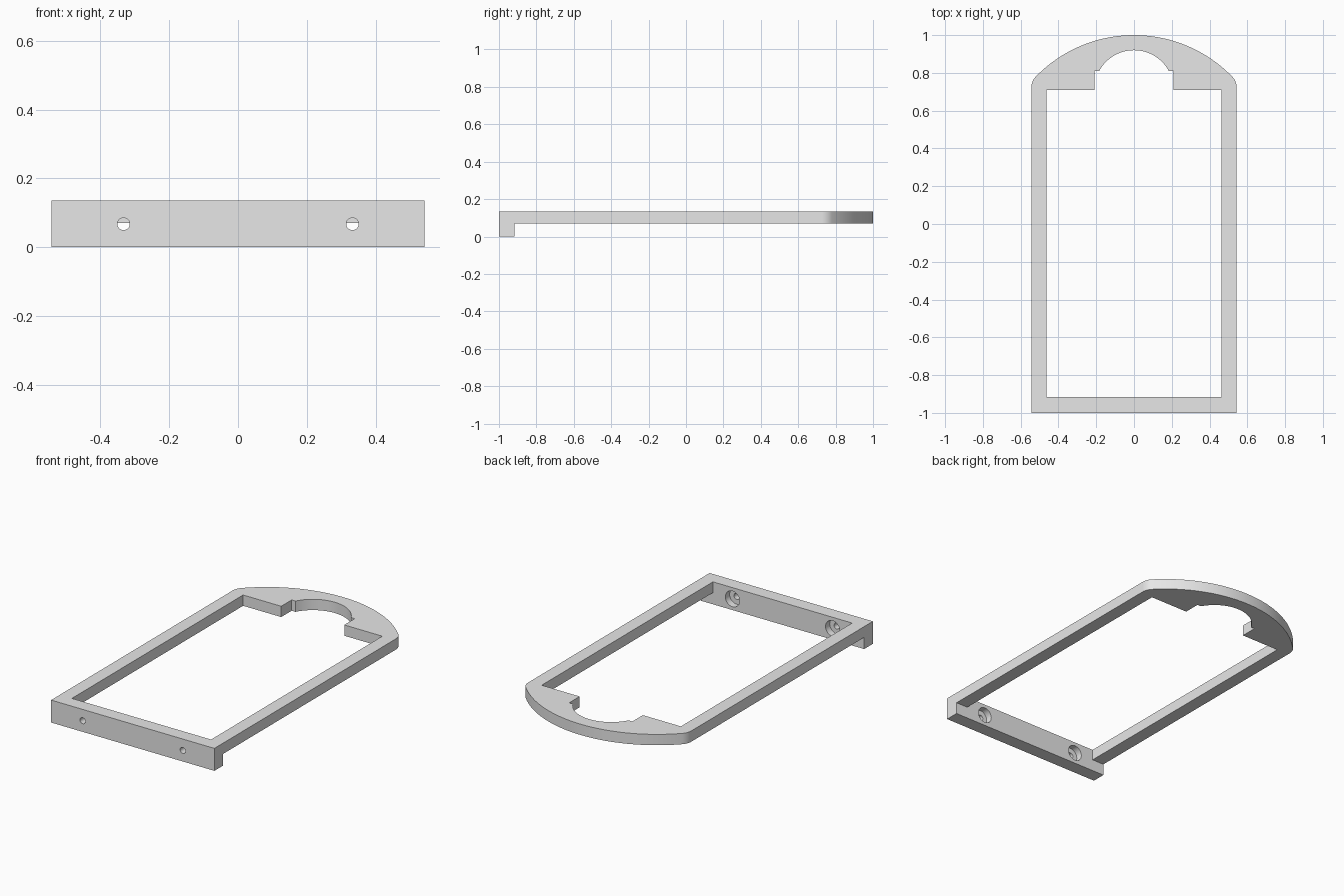
import bpy, bmesh
from math import sin, cos, radians, sqrt, atan2, pi

cube = bpy.data.objects.get("Cube")
if cube:
    bpy.data.objects.remove(cube, do_unlink=True)

# Main sizes
HALF_W, INNER_W = 0.543, 0.463
TOP, UNDERSIDE = 0.135, 0.07
FRONT, BAR_BACK = -1.0, -0.917
SHOULDER = 0.71

grey = bpy.data.materials.new("light grey")
grey.use_nodes = True
grey.diffuse_color = (0.8, 0.8, 0.8, 1)
grey.node_tree.nodes["Principled BSDF"].inputs["Base Color"].default_value = (0.8, 0.8, 0.8, 1)


def arc(cx, cy, r, start, end, steps):
    angles = [start + (end - start) * i / steps for i in range(steps + 1)]
    return [(cx + r * cos(a), cy + r * sin(a)) for a in angles]


def mirrored(half):
    """Complete a right-to-centre path with its mirror image."""
    return half + [(-x, y) for x, y in reversed(half[:-1])]


def prism(name, outline, z0, z1):
    bm = bmesh.new()
    face = bm.faces.new([bm.verts.new((x, y, z0)) for x, y in outline])
    ext = bmesh.ops.extrude_face_region(bm, geom=[face])["geom"]
    bmesh.ops.translate(bm, vec=(0, 0, z1 - z0),
                        verts=[g for g in ext if isinstance(g, bmesh.types.BMVert)])
    bmesh.ops.recalc_face_normals(bm, faces=bm.faces)
    mesh = bpy.data.meshes.new(name)
    bm.to_mesh(mesh)
    bm.free()
    mesh.materials.append(grey)
    obj = bpy.data.objects.new(name, mesh)
    bpy.context.collection.objects.link(obj)
    return obj


def activate(obj):
    bpy.ops.object.select_all(action="DESELECT")
    obj.select_set(True)
    bpy.context.view_layer.objects.active = obj


def bore(obj, x, z, r, y0, y1):
    """Drill a round hole along y."""
    bpy.ops.mesh.primitive_cylinder_add(vertices=40, radius=r, depth=y1 - y0,
                                        location=(x, (y0 + y1) / 2, z),
                                        rotation=(pi / 2, 0, 0))
    cutter = bpy.context.object
    cutter.hide_render = True
    cutter.data.materials.append(grey)
    activate(obj)
    mod = obj.modifiers.new("bore", "BOOLEAN")
    mod.operation, mod.solver, mod.object = "DIFFERENCE", "EXACT", cutter
    bpy.ops.object.modifier_apply(modifier=mod.name)
    bpy.data.objects.remove(cutter, do_unlink=True)


# Outer edge: straight side, rounded shoulder, shallow arch
arch_r, corner_r = 0.725, 0.08
arch_y = 1 - arch_r
corner_x = HALF_W - corner_r
rise = sqrt((arch_r - corner_r) ** 2 - corner_x ** 2)
tangent = atan2(rise, corner_x)
outer = [(HALF_W, BAR_BACK)]
outer += arc(corner_x, arch_y + rise, corner_r, 0, tangent, 10)
outer += arc(0, arch_y, arch_r, tangent, pi / 2, 24)[1:]

# Inner edge: rail, shoulder, square notch, round recess
notch_r, notch_y = 0.21, 0.81
step = atan2(notch_y - SHOULDER, sqrt(notch_r ** 2 - (notch_y - SHOULDER) ** 2))
inner = [(INNER_W, BAR_BACK), (INNER_W, SHOULDER), (notch_r, SHOULDER), (notch_r, notch_y)]
inner += arc(0, SHOULDER, notch_r, step, pi / 2, 20)

# Arched frame with both side rails
frame = prism("arched_frame", mirrored(outer) + mirrored(inner)[::-1], UNDERSIDE, TOP)

# Deeper front bar with counterbored screw holes
bar = prism("front_bar", [(-HALF_W, FRONT), (HALF_W, FRONT),
                          (HALF_W, BAR_BACK), (-HALF_W, BAR_BACK)], 0, TOP)
for side in (-1, 1):
    bore(bar, side * 0.333, 0.067, 0.018, FRONT - 0.05, BAR_BACK + 0.05)
    bore(bar, side * 0.333, 0.067, 0.047, BAR_BACK - 0.04, BAR_BACK + 0.05)

for obj in (frame, bar):
    activate(obj)
    bpy.ops.object.shade_smooth_by_angle(angle=radians(30))
